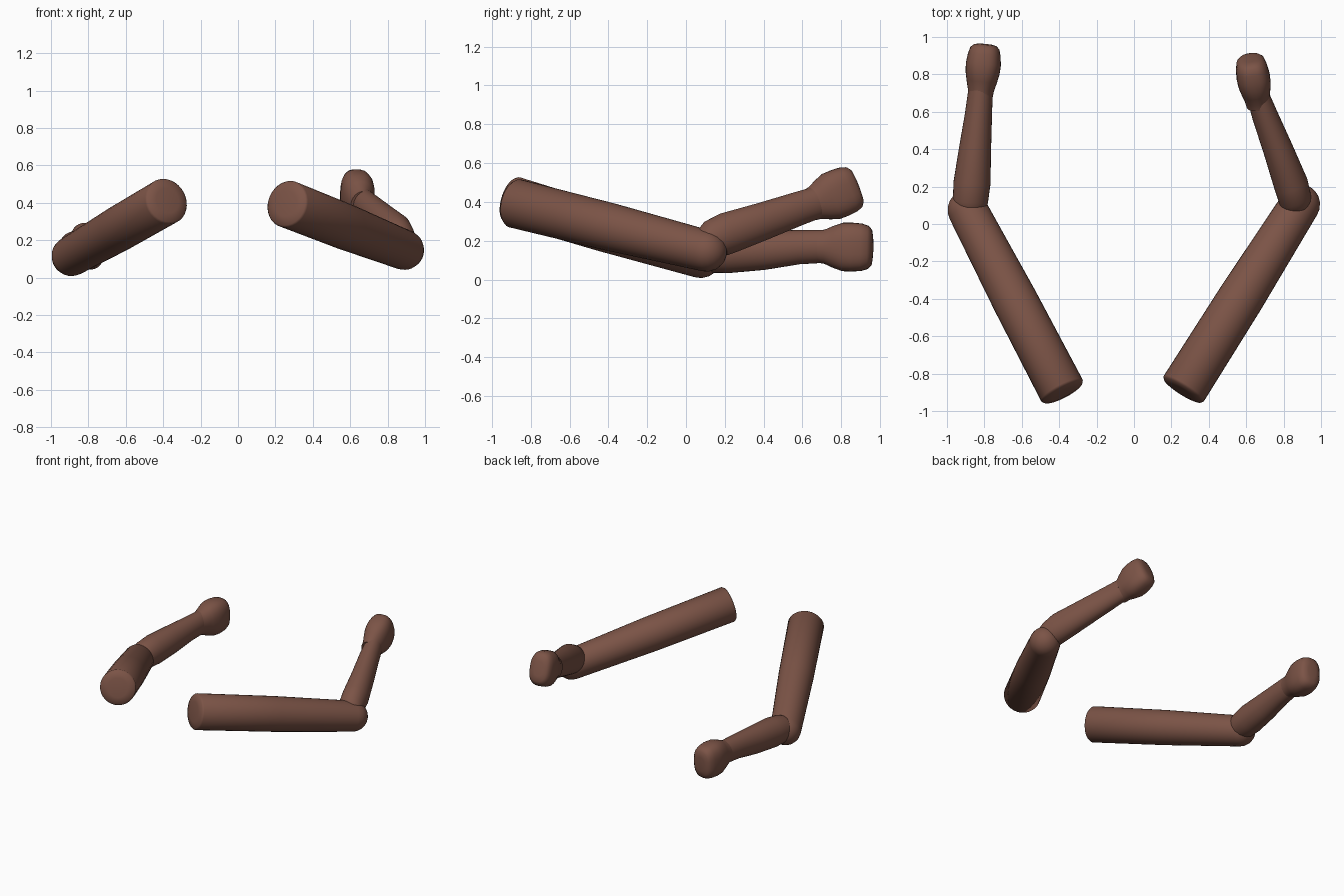
import bpy, bmesh, math
from mathutils import Vector

if "Cube" in bpy.data.objects:
    bpy.data.objects.remove(bpy.data.objects["Cube"])

brown = bpy.data.materials.new("dark_brown")
brown.diffuse_color = (0.20, 0.088, 0.062, 1)
brown.use_nodes = True
brown.node_tree.nodes["Principled BSDF"].inputs["Base Color"].default_value = brown.diffuse_color
SEG = 32


def signed_pow(v, p):
    return math.copysign(abs(v) ** p, v)


def loft(name, rings, axis):
    """Skin rings of (centre, half width, half height, squareness) along an axis."""
    axis = Vector(axis).normalized()
    side = axis.cross(Vector((0, 0, 1))).normalized()
    up = side.cross(axis)
    bm = bmesh.new()
    loops = []
    for c, w, h, p in rings:
        loop = []
        for i in range(SEG):
            a = 2 * math.pi * i / SEG
            loop.append(bm.verts.new(Vector(c)
                        + side * (w * signed_pow(math.cos(a), p))
                        + up * (h * signed_pow(math.sin(a), p))))
        loops.append(loop)
    for a, b in zip(loops, loops[1:]):
        for i in range(SEG):
            j = (i + 1) % SEG
            bm.faces.new((a[i], a[j], b[j], b[i]))
    bm.faces.new(loops[0][::-1])
    bm.faces.new(loops[-1])
    bmesh.ops.recalc_face_normals(bm, faces=bm.faces)
    mesh = bpy.data.meshes.new(name)
    bm.to_mesh(mesh)
    bm.free()
    mesh.materials.append(brown)
    obj = bpy.data.objects.new(name, mesh)
    bpy.context.collection.objects.link(obj)
    bpy.ops.object.select_all(action='DESELECT')
    obj.select_set(True)
    bpy.context.view_layer.objects.active = obj
    bpy.ops.object.shade_smooth_by_angle(angle=math.radians(50))


def dome(centre, direction, r):
    """Rings of a rounded end, from the equator out to the tip."""
    d = Vector(direction).normalized()
    return [(Vector(centre) + d * r * math.sin(t), r * math.cos(t), r * math.cos(t), 1)
            for t in [math.radians(x) for x in (0, 18, 36, 54, 70, 83)]]


def upper_arm(name, shoulder, elbow, r0, r1):
    s, e = Vector(shoulder), Vector(elbow)
    d = (e - s).normalized()
    # nearly flat shoulder cap with a softened rim
    rings = [(s - d * 0.008, r0 * 0.55, r0 * 0.55, 1), (s, r0 * 0.93, r0 * 0.93, 1),
             (s + d * 0.012, r0, r0, 1)]
    rings.append((s.lerp(e, 0.5), r0 * 0.97, r0 * 0.97, 1))
    loft(name, rings + dome(e, d, r1), d)


def forearm(name, points):
    """Tapered forearm; points are (centre, half width, half height)."""
    a, b = Vector(points[0][0]), Vector(points[-1][0])
    rings = dome(a, a - b, points[0][1])[:0:-1]
    rings += [(c, w, h, 1) for c, w, h in points]
    loft(name, rings, b - a)


def fist(name, wrist, knuckles, w, h):
    """Blocky closed hand from wrist to knuckles."""
    a, b = Vector(wrist), Vector(knuckles)
    profile = [(0.0, 0.70, 0.66, 1), (0.12, 0.74, 0.70, 1), (0.28, 0.86, 0.86, 0.9),
               (0.45, 0.97, 0.99, 0.8), (0.62, 1.0, 1.0, 0.75), (0.80, 0.93, 0.97, 0.75),
               (0.92, 0.83, 0.88, 0.75), (0.98, 0.64, 0.72, 0.8), (1.0, 0.35, 0.42, 0.9)]
    loft(name, [(a.lerp(b, t), w * x, h * y, p) for t, x, y, p in profile], b - a)


# arm on the -x side
upper_arm("left_upper_arm", (-0.38, -0.90, 0.41), (-0.89, 0.075, 0.115), 0.125, 0.107)
forearm("left_forearm", [((-0.875, 0.12, 0.135), 0.094, 0.10),
                         ((-0.866, 0.22, 0.142), 0.099, 0.108),
                         ((-0.850, 0.40, 0.152), 0.086, 0.102),
                         ((-0.832, 0.58, 0.167), 0.073, 0.088),
                         ((-0.820, 0.72, 0.172), 0.065, 0.085)])
fist("left_fist", (-0.822, 0.68, 0.170), (-0.795, 0.962, 0.166), 0.094, 0.126)

# arm on the +x side
upper_arm("right_upper_arm", (0.26, -0.89, 0.395), (0.888, 0.105, 0.148), 0.127, 0.107)
forearm("right_forearm", [((0.862, 0.13, 0.205), 0.088, 0.10),
                          ((0.840, 0.21, 0.238), 0.092, 0.108),
                          ((0.770, 0.40, 0.302), 0.080, 0.097),
                          ((0.700, 0.58, 0.366), 0.069, 0.087),
                          ((0.668, 0.67, 0.396), 0.062, 0.083)])
fist("right_fist", (0.664, 0.635, 0.383), (0.620, 0.885, 0.484), 0.090, 0.126)
